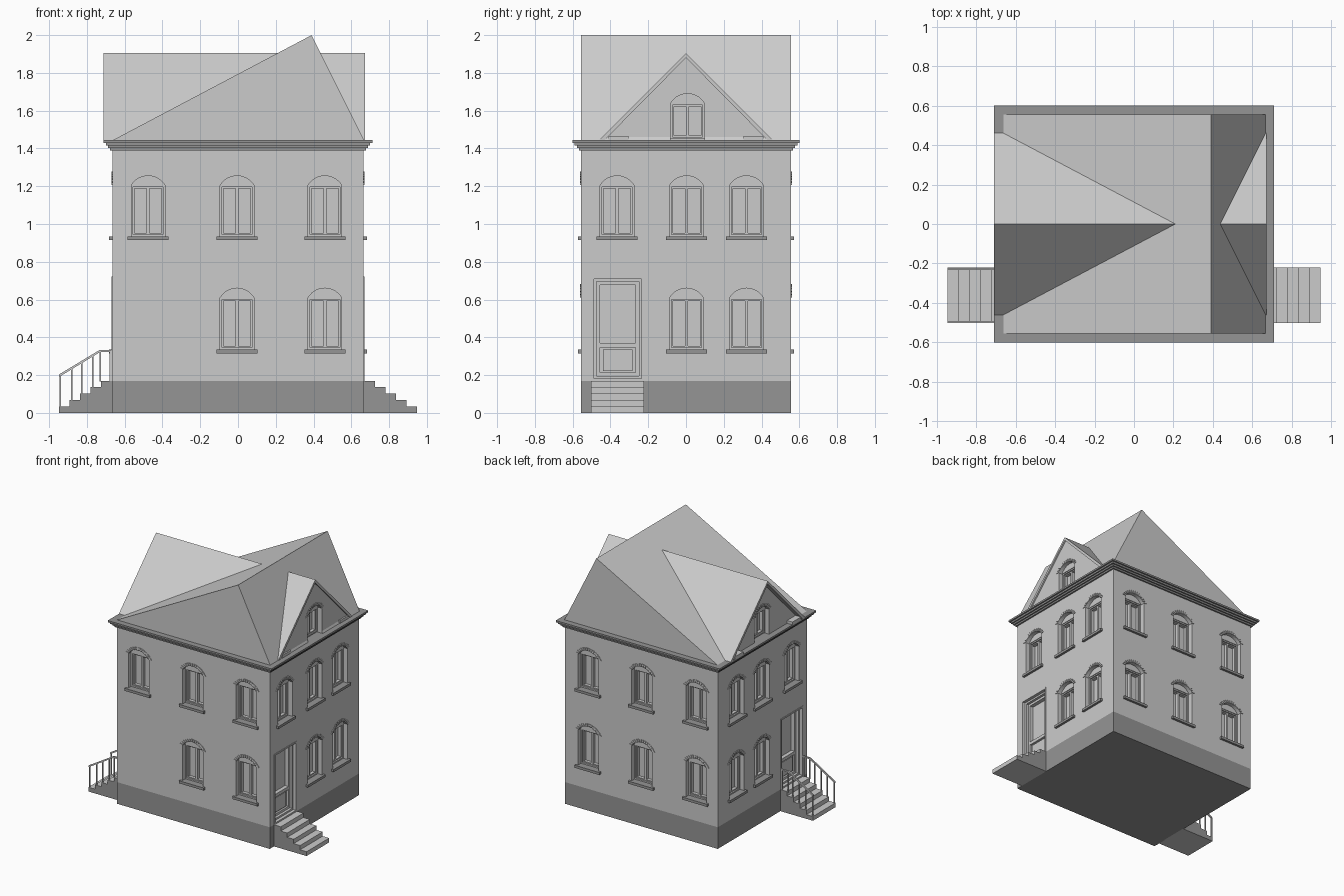
import bpy, bmesh, math
from mathutils import Matrix

if "Cube" in bpy.data.objects:
    bpy.data.objects.remove(bpy.data.objects["Cube"])

HX, HY, DEPTH = 0.665, 0.555, 0.07
ANGLE = {"front": 0, "right": 90, "back": 180, "left": -90}


def wall(side, dist=None):
    """Matrix: local x runs along the wall, local -y points outwards."""
    if dist is None:
        dist = HY if side in ("front", "back") else HX
    return Matrix.Rotation(math.radians(ANGLE[side]), 4, 'Z') @ Matrix.Translation((0, -dist, 0))


def prism(bm, pts, y0, y1, m=Matrix()):
    """Extrude an (x, z) outline from y0 to y1."""
    a = [bm.verts.new(m @ Matrix.Translation((x, y0, z)).to_translation()) for x, z in pts]
    b = [bm.verts.new(m @ Matrix.Translation((x, y1, z)).to_translation()) for x, z in pts]
    n = len(pts)
    bm.faces.new(a)
    bm.faces.new(b[::-1])
    for i in range(n):
        bm.faces.new((a[i], b[i], b[(i + 1) % n], a[(i + 1) % n]))


def box(bm, x0, x1, y0, y1, z0, z1, m=Matrix()):
    prism(bm, [(x0, z0), (x1, z0), (x1, z1), (x0, z1)], y0, y1, m)


def frame(bm, x0, x1, z0, z1, w, y0, y1, m):
    """Four bars around a rectangle."""
    box(bm, x0, x0 + w, y0, y1, z0, z1, m)
    box(bm, x1 - w, x1, y0, y1, z0, z1, m)
    box(bm, x0 + w, x1 - w, y0, y1, z0, z0 + w, m)
    box(bm, x0 + w, x1 - w, y0, y1, z1 - w, z1, m)


def arc(cx, z, half, rise, n):
    """Segmental arch points from right to left."""
    r = (half * half + rise * rise) / (2 * rise)
    t = math.asin(half / r)
    return [(cx + r * math.sin(t - 2 * t * i / n), z + rise - r + r * math.cos(t - 2 * t * i / n))
            for i in range(n + 1)]


def finish(name, bm, mat=None):
    bmesh.ops.recalc_face_normals(bm, faces=bm.faces)
    me = bpy.data.meshes.new(name)
    bm.to_mesh(me)
    bm.free()
    ob = bpy.data.objects.new(name, me)
    bpy.context.collection.objects.link(ob)
    if mat:
        me.materials.append(mat)
    return ob


dark = bpy.data.materials.new("dark_stone")
dark.diffuse_color = (0.3, 0.3, 0.3, 1)
dark.use_nodes = True
dark.node_tree.nodes["Principled BSDF"].inputs["Base Color"].default_value = dark.diffuse_color
pale = bpy.data.materials.new("pale_stone")
pale.diffuse_color = (0.7, 0.7, 0.7, 1)
pale.use_nodes = True
pale.node_tree.nodes["Principled BSDF"].inputs["Base Color"].default_value = pale.diffuse_color

# Window list: wall matrix, centre, sill top, spring height, has a sill
windows = []
layout = {"front": ([-0.476, -0.005, 0.46], [-0.005, 0.46]),
          "back": ([0.476, 0.005, -0.46], [0.476, 0.005, -0.46]),
          "right": ([-0.365, 0.003, 0.32], [0.003, 0.32]),
          "left": ([0.365, -0.003, -0.32], [-0.003, -0.32])}
for side, (upper, lower) in layout.items():
    windows += [(wall(side), u, 0.935, 1.205, True) for u in upper]
    windows += [(wall(side), u, 0.335, 0.61, True) for u in lower]
windows += [(wall("right", 0.66), 0.008, 1.45, 1.64, False),
            (wall("left"), -0.008, 1.45, 1.64, False)]
doors = [(wall("right"), -0.362), (wall("left"), 0.362)]

# Windows: sashes, brick arches, sills, and cutters for the openings
cut, sash, arch, sill = (bmesh.new() for _ in range(4))
for m, u, z0, zs, has_sill in windows:
    inner = arc(u, zs, 0.089, 0.05, 14)
    outer = arc(u, zs, 0.115, 0.072, 14)
    zb = z0 - (0.005 if has_sill else 0.02)
    prism(cut, [(u - 0.089, zb), (u + 0.089, zb)] + inner, -0.03, DEPTH, m)
    frame(sash, u - 0.089, u + 0.089, z0, zs, 0.01, 0.035, DEPTH, m)
    for s in (-1, 1):
        frame(sash, u + min(0, s * 0.079), u + max(0, s * 0.079), z0 + 0.01, zs - 0.01, 0.008, 0.045, DEPTH, m)
    prism(sash, inner, 0.03, DEPTH, m)
    for i in range(14):
        o0, o1, i0, i1 = outer[i], outer[i + 1], inner[i], inner[i + 1]
        mix = lambda p, q: (p[0] * 0.85 + q[0] * 0.15, p[1] * 0.85 + q[1] * 0.15)
        prism(arch, [mix(i0, i1), mix(o0, o1), mix(o1, o0), mix(i1, i0)], -0.005, 0.01, m)
    if has_sill:
        box(sill, u - 0.108, u + 0.108, -0.018, DEPTH, z0 - 0.02, z0, m)
finish("window_sashes", sash)
finish("window_brick_arches", arch)
finish("window_sills", sill, dark)

# Doors with frame, glazed upper part and raised lower panel
bm = bmesh.new()
for m, u in doors:
    box(cut, u - 0.138, u + 0.138, -0.03, DEPTH, 0.16, 0.722, m)
    frame(bm, u - 0.138, u + 0.138, 0.17, 0.722, 0.012, -0.004, DEPTH, m)
    frame(bm, u - 0.126, u + 0.126, 0.182, 0.71, 0.014, 0.02, DEPTH, m)
    frame(bm, u - 0.112, u + 0.112, 0.196, 0.696, 0.018, 0.04, DEPTH, m)
    box(bm, u - 0.094, u + 0.094, 0.04, DEPTH, 0.345, 0.37, m)
    box(bm, u - 0.094, u + 0.094, 0.055, DEPTH, 0.2, 0.345, m)
    box(bm, u - 0.078, u + 0.078, 0.047, DEPTH, 0.222, 0.335, m)
finish("doors", bm)

# Walls, main roof and gable walls, all with openings cut out
parts = []
bm = bmesh.new()
box(bm, -HX, HX, -HY, HY, 0.17, 1.42)
parts.append(finish("walls", bm))
bm = bmesh.new()
prism(bm, [(-0.67, 1.44), (0.67, 1.44), (0.39, 2.0)], -HY, HY)
parts.append(finish("main_roof", bm))
bm = bmesh.new()
prism(bm, [(-0.44, 1.44), (0.44, 1.44), (0, 1.885)], -0.66, 0.665, wall("right", 0))
parts.append(finish("gable_walls", bm))
cutter = finish("opening_cutter", cut)
for ob in parts:
    mod = ob.modifiers.new("openings", 'BOOLEAN')
    mod.operation, mod.solver, mod.object = 'DIFFERENCE', 'EXACT', cutter
    bpy.context.view_layer.objects.active = ob
    bpy.ops.object.modifier_apply(modifier=mod.name)
bpy.data.objects.remove(cutter)

# Cross roof with projecting rakes and small cornice returns
bm = bmesh.new()
m = wall("right", 0)
prism(bm, [(-0.465, 1.44), (-0.435, 1.44), (0, 1.88), (0.435, 1.44), (0.465, 1.44), (0, 1.905)],
      -0.672, 0.712, m)
for s in (-1, 1):
    for y0, y1 in ((-0.672, -0.64), (0.65, 0.712)):
        box(bm, min(s * 0.305, s * 0.41), max(s * 0.305, s * 0.41), y0, y1, 1.44, 1.466, m)
finish("cross_roof", bm)

# Plinth and stepped cornice
bm = bmesh.new()
box(bm, -HX, HX, -HY, HY, 0, 0.17)
finish("plinth", bm, dark)
bm = bmesh.new()
for z0, z1, e in ((1.39, 1.403, 0.012), (1.403, 1.416, 0.023), (1.416, 1.43, 0.034), (1.43, 1.444, 0.046)):
    box(bm, -HX - e, HX + e, -HY - e, HY + e, z0, z1)
finish("cornice", bm, dark)

# Entrance stairs on both sides: pale treads, dark flanks
for s, name in ((1, "right_stairs"), (-1, "left_stairs")):
    pts = [(s * 0.66, 0), (s * 0.948, 0)]
    for i in range(5):
        z = 0.17 * (i + 1) / 5
        pts += [(s * (0.948 - 0.056 * i), z), (s * (0.892 - 0.056 * i if i < 4 else 0.66), z)]
    bm = bmesh.new()
    prism(bm, pts, -0.503, -0.222)
    ob = finish(name, bm, pale)
    ob.data.materials.append(dark)
    for p in ob.data.polygons:
        p.material_index = int(abs(p.normal.y) > 0.9)

# Railings along both edges of the left stairs
bm = bmesh.new()
for y in (-0.497, -0.228):
    prism(bm, [(-0.948, 0.19), (-0.73, 0.322), (-0.66, 0.322), (-0.66, 0.333), (-0.733, 0.333), (-0.948, 0.203)],
          y - 0.005, y + 0.005)
    for i, x in enumerate((-0.942, -0.88, -0.826, -0.77, -0.728, -0.675)):
        top = 0.193 + 0.132 * min(1, (x + 0.948) / 0.218)
        box(bm, x - 0.004, x + 0.004, y - 0.004, y + 0.004, 0.034 * min(i + 1, 5) - 0.005, top)
finish("stair_railings", bm)
